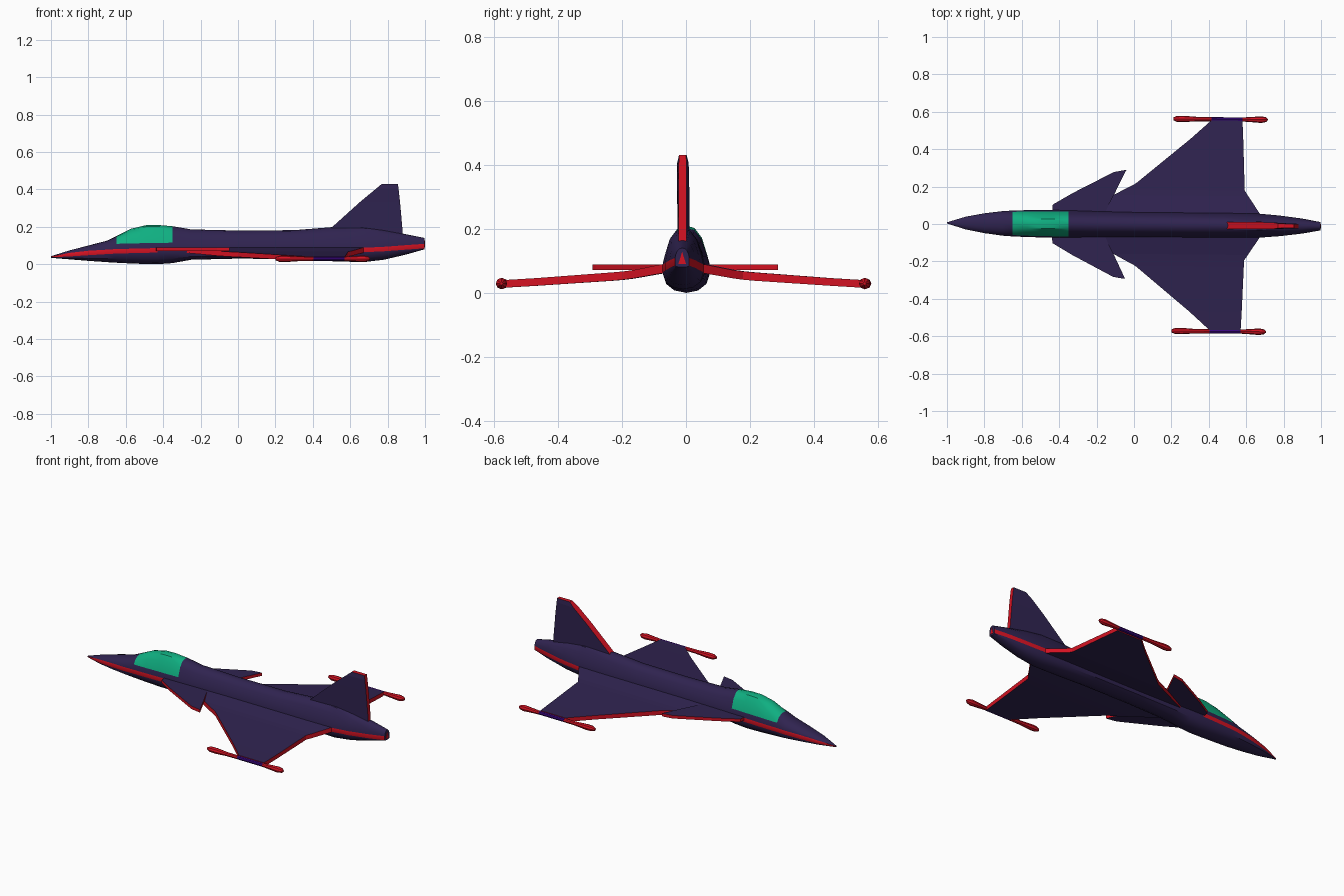
import bpy, bmesh, math

cube = bpy.data.objects.get("Cube")
if cube:
    bpy.data.objects.remove(cube, do_unlink=True)


def material(name, colour):
    mat = bpy.data.materials.new(name)
    mat.use_nodes = True
    mat.diffuse_color = (*colour, 1)
    mat.node_tree.nodes["Principled BSDF"].inputs["Base Color"].default_value = (*colour, 1)
    return mat


MATERIALS = [
    material("dark purple", (0.029, 0.017, 0.08)),
    material("red", (0.66, 0.006, 0.016)),
    material("canopy green", (0.005, 0.43, 0.22)),
    material("deep violet", (0.04, 0.002, 0.2)),
]
DARK, RED, GREEN, VIOLET = range(4)
YAW = 0.009  # the airframe points very slightly off axis


def loft(name, rings, rule, smooth=False):
    """Skin a list of equal rings; rule(ring, segment) picks the colour, segment -1 is a cap."""
    bm = bmesh.new()
    loops = [[bm.verts.new((x + YAW * y, y - YAW * x - 0.003, z)) for x, y, z in ring]
             for ring in rings]
    count = len(loops[0])
    for i, (a, b) in enumerate(zip(loops, loops[1:])):
        for j in range(count):
            k = (j + 1) % count
            bm.faces.new((a[j], a[k], b[k], b[j])).material_index = rule(i, j)
    for i in (0, len(loops) - 1):
        bm.faces.new(loops[i]).material_index = rule(i, -1)
    bmesh.ops.recalc_face_normals(bm, faces=bm.faces)
    mesh = bpy.data.meshes.new(name)
    bm.to_mesh(mesh)
    bm.free()
    for mat in MATERIALS:
        mesh.materials.append(mat)
    obj = bpy.data.objects.new(name, mesh)
    bpy.context.collection.objects.link(obj)
    if smooth:
        bpy.ops.object.select_all(action="DESELECT")
        obj.select_set(True)
        bpy.context.view_layer.objects.active = obj
        bpy.ops.object.shade_smooth_by_angle(angle=math.radians(35))
    return obj


# Fuselage stations: x, half width, bottom, stripe height, top
STATIONS = [
    (-1.0, 0.003, 0.034, 0.039, 0.043),
    (-0.9, 0.034, 0.026, 0.051, 0.074),
    (-0.8, 0.053, 0.018, 0.060, 0.100),
    (-0.7, 0.066, 0.011, 0.066, 0.126),
    (-0.65, 0.069, 0.008, 0.069, 0.150),
    (-0.57, 0.072, 0.004, 0.071, 0.190),
    (-0.49, 0.073, 0.001, 0.073, 0.209),
    (-0.43, 0.074, 0.0, 0.074, 0.210),
    (-0.35, 0.073, 0.006, 0.075, 0.203),
    (-0.25, 0.070, 0.024, 0.075, 0.186),
    (0.0, 0.066, 0.030, 0.075, 0.180),
    (0.3, 0.066, 0.027, 0.075, 0.182),
    (0.5, 0.066, 0.016, 0.075, 0.198),
    (0.67, 0.064, 0.011, 0.076, 0.200),
    (0.78, 0.055, 0.024, 0.081, 0.184),
    (0.9, 0.040, 0.052, 0.090, 0.160),
    (0.998, 0.022, 0.080, 0.097, 0.140),
]


def body_ring(x, w, low, stripe, top):
    t = min(0.012, 0.2 * (top - low))
    drop = stripe - t - low
    sill = stripe + min(0.04, 0.55 * (top - stripe))
    rise = top - sill
    half = [(0, low), (0.5 * w, low + 0.12 * drop), (0.85 * w, low + 0.45 * drop),
            (w, stripe - t), (w, stripe + t), (0.9 * w, sill),
            (0.66 * w, sill + 0.6 * rise), (0.35 * w, sill + 0.92 * rise), (0, top)]
    full = half + [(-y, z) for y, z in half[-2:0:-1]]
    return [(x, y, z) for y, z in full]


def body_colour(i, j):
    x = STATIONS[i][0]
    if j in (3, 12) and (x < -0.44 or x > 0.66):
        return RED
    if 5 <= j <= 10 and -0.66 < x < -0.36:
        return GREEN
    return DARK


loft("fuselage", [body_ring(*s) for s in STATIONS], body_colour, smooth=True)

# Small red plate on the tail end
loft("tail_end_plate", [[(x, -0.012, 0.09), (x, 0.012, 0.09), (x, 0, 0.128)]
                        for x in (0.996, 1.0)], lambda i, j: RED)


# Flat surfaces have dark skins and red rims
def rim_colour(i, j):
    return DARK if j in (0, 2) else RED


def panel(name, stations, side):
    """Stations: span, leading x, trailing x, mid height, half thickness."""
    loft(name, [[(a, y * side, z + t), (b, y * side, z + t),
                 (b, y * side, z - t), (a, y * side, z - t)]
                for y, a, b, z, t in stations], rim_colour)


WING = [
    (0.035, -0.33, 0.69, 0.076, 0.014),
    (0.067, -0.28, 0.67, 0.075, 0.014),
    (0.157, -0.11, 0.61, 0.058, 0.013),
    (0.187, -0.055, 0.59, 0.054, 0.013),
    (0.22, 0.008, 0.589, 0.051, 0.013),
    (0.46, 0.297, 0.58, 0.034, 0.012),
    (0.56, 0.408, 0.575, 0.028, 0.012),
]
CANARD = [
    (0.05, -0.44, -0.16, 0.08, 0.009),
    (0.103, -0.435, -0.137, 0.08, 0.009),
    (0.165, -0.33, -0.105, 0.08, 0.009),
    (0.28, -0.11, -0.05, 0.08, 0.009),
    (0.29, -0.055, -0.044, 0.08, 0.009),
]
# Wingtip pod: x, radius
POD = [(0.205, 0.008), (0.225, 0.016), (0.26, 0.017), (0.33, 0.012), (0.408, 0.011),
       (0.575, 0.011), (0.64, 0.015), (0.675, 0.018), (0.70, 0.013), (0.71, 0.005)]


def pod_ring(x, r, side):
    angles = [math.tau * k / 8 for k in range(8)]
    return [(x, side * 0.567 + r * math.cos(a), 0.029 + r * math.sin(a)) for a in angles]


for side, label in ((1, "left"), (-1, "right")):
    panel(label + "_wing", WING, side)
    panel(label + "_canard", CANARD, side)
    loft(label + "_wingtip_pod", [pod_ring(x, r, side) for x, r in POD],
         lambda i, j: VIOLET if i == 4 and j >= 0 else RED, smooth=True)

# Tail fin stations: height, leading x, trailing x, front and rear half thickness
FIN = [
    (0.15, 0.45, 0.881, 0.019, 0.012),
    (0.20, 0.505, 0.878, 0.019, 0.012),
    (0.335, 0.655, 0.866, 0.019, 0.012),
    (0.405, 0.74, 0.858, 0.018, 0.012),
    (0.43, 0.77, 0.855, 0.012, 0.011),
]
loft("tail_fin", [[(a, f, z), (b, r, z), (b, -r, z), (a, -f, z)]
                  for z, a, b, f, r in FIN], rim_colour)
